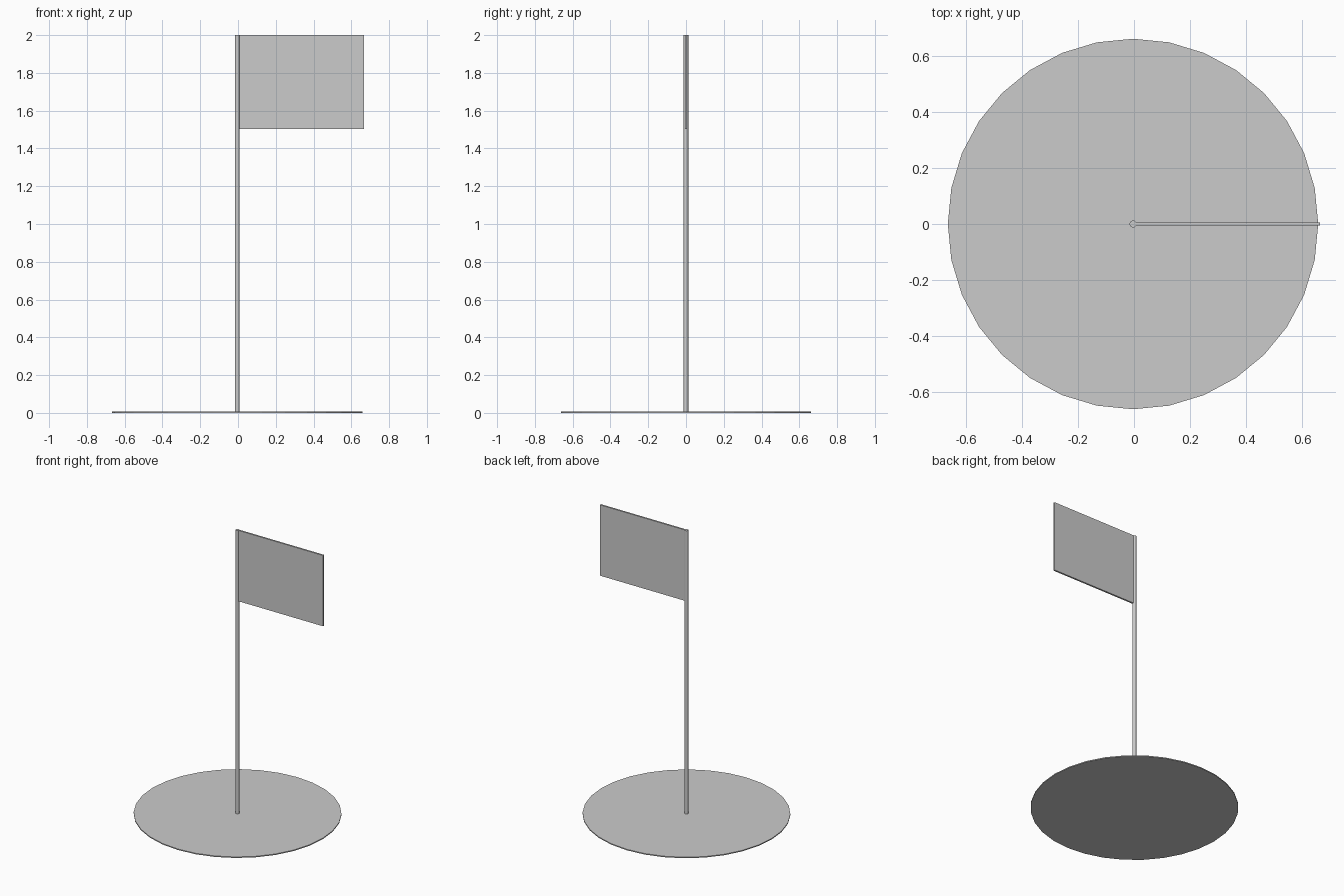
import bpy

if "Cube" in bpy.data.objects:
    bpy.data.objects.remove(bpy.data.objects["Cube"])

CX = -0.0035  # pole and base axis


def cylinder(name, radius, z0, z1, sides):
    bpy.ops.mesh.primitive_cylinder_add(vertices=sides, radius=radius, depth=z1 - z0,
                                        location=(CX, 0, (z0 + z1) / 2))
    bpy.context.object.name = name


def box(name, lo, hi):
    bpy.ops.mesh.primitive_cube_add(size=1, location=[(a + b) / 2 for a, b in zip(lo, hi)])
    ob = bpy.context.object
    ob.name = name
    ob.scale = [b - a for a, b in zip(lo, hi)]
    bpy.ops.object.transform_apply(location=False, rotation=False, scale=True)


# Thin round base
cylinder("base_disc", 0.6625, 0, 0.007, 32)
# Upright pole
cylinder("flag_pole", 0.0125, 0, 2, 16)
# Flat flag panel, flush with the pole top
box("flag_panel", (0.007, -0.006, 1.502), (0.666, 0.006, 2))
